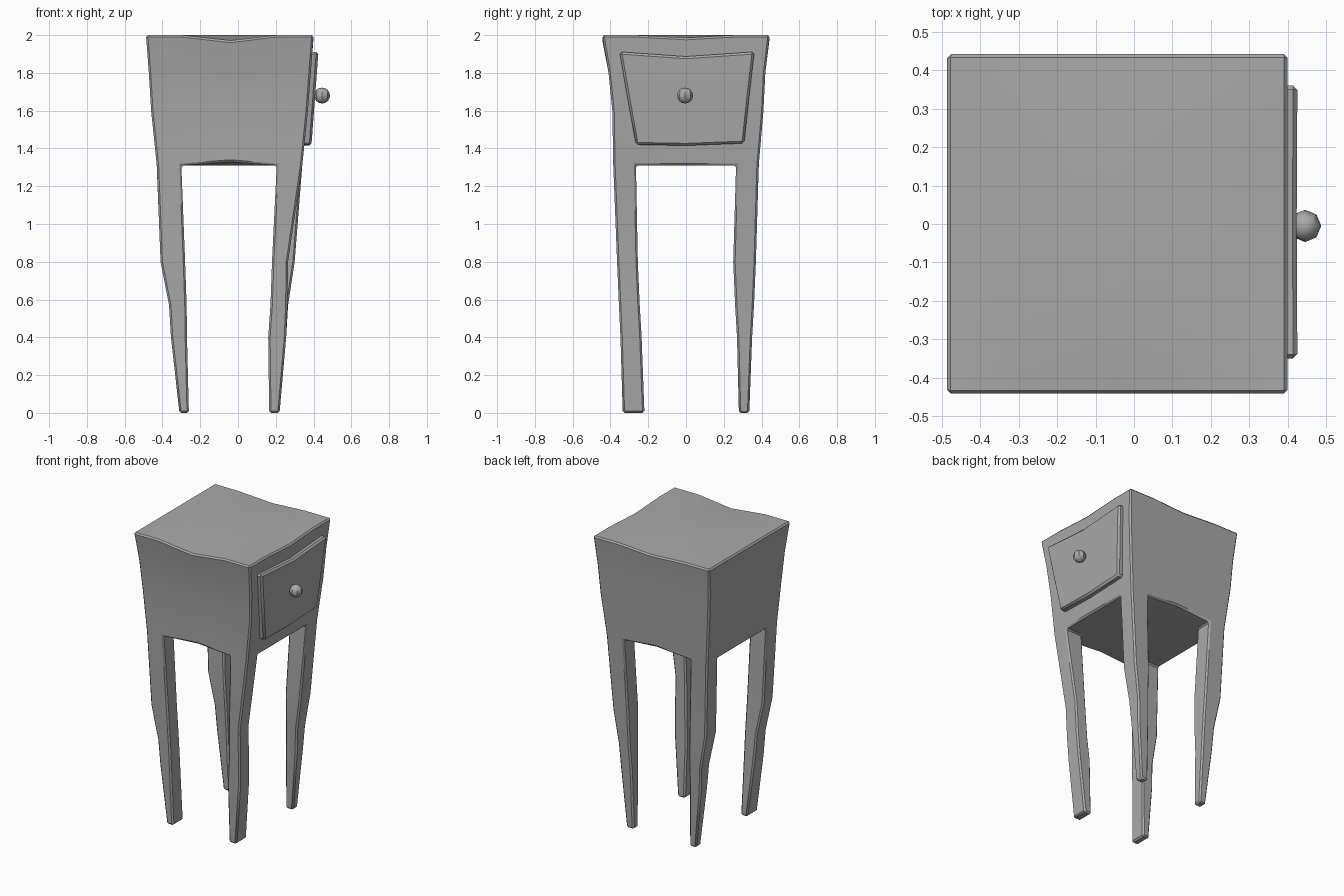
import bpy, bmesh
from mathutils import Vector

if "Cube" in bpy.data.objects:
    bpy.data.objects.remove(bpy.data.objects["Cube"], do_unlink=True)

grey = bpy.data.materials.new("plain grey")
grey.use_nodes = True
grey.diffuse_color = (0.4, 0.4, 0.4, 1)
grey.node_tree.nodes["Principled BSDF"].inputs["Base Color"].default_value = (0.4, 0.4, 0.4, 1)


def add_object(name, bm, bevel=0.0):
    bmesh.ops.recalc_face_normals(bm, faces=bm.faces)
    mesh = bpy.data.meshes.new(name)
    bm.to_mesh(mesh)
    bm.free()
    mesh.materials.append(grey)
    ob = bpy.data.objects.new(name, mesh)
    bpy.context.collection.objects.link(ob)
    bpy.ops.object.select_all(action='DESELECT')
    ob.select_set(True)
    bpy.context.view_layer.objects.active = ob
    if bevel:
        mod = ob.modifiers.new("worn edges", 'BEVEL')
        mod.width = bevel
        mod.segments = 1
        mod.limit_method = 'ANGLE'
        mod.angle_limit = 0.7
        bpy.ops.object.modifier_apply(modifier=mod.name)
    bpy.ops.object.shade_smooth_by_angle(angle=0.6)
    return ob


# Cabinet and legs in one mesh: each level is z, x min, x max, y min, y max
levels = [(1.31, -0.43, 0.34, -0.385, 0.385), (1.6, -0.46, 0.37, -0.39, 0.41),
          (1.8, -0.472, 0.385, -0.41, 0.42), (2.0, -0.487, 0.40, -0.443, 0.443)]
bm = bmesh.new()
rings = []
N = 4
rim = ([(i, 0) for i in range(N)] + [(N, i) for i in range(N)]
       + [(N - i, N) for i in range(N)] + [(0, N - i) for i in range(N)])


def level_grid(z, x0, x1, y0, y1, cells):
    tx = [x0, -0.30, -0.04, 0.205, x1]
    ty = [y0, -0.265, 0.0, 0.265, y1]
    grid = {}
    for i, j in cells:
        dz = 0
        if z == 2.0 and i == 2:
            dz = {0: -0.03, N: -0.015}.get(j, 0)
        if z == 2.0 and j == 2 and i == N:
            dz = -0.015
        if z == 1.31 and i == 2 and j in (0, N):
            dz = 0.02
        grid[i, j] = bm.verts.new((tx[i], ty[j], z + dz))
    return grid


all_cells = [(i, j) for i in range(N + 1) for j in range(N + 1)]
for k, level in enumerate(levels):
    rings.append(level_grid(*level, all_cells if k in (0, 3) else rim))
for low, high in zip(rings, rings[1:]):
    for a, b in zip(rim, rim[1:] + rim[:1]):
        bm.faces.new((low[a], low[b], high[b], high[a]))
corners = [(0, 0), (N - 1, 0), (0, N - 1), (N - 1, N - 1)]
for g in (rings[0], rings[3]):
    for i in range(N):
        for j in range(N):
            if g is rings[3] or (i, j) not in corners:
                bm.faces.new((g[i, j], g[i + 1, j], g[i + 1, j + 1], g[i, j + 1]))

# Crooked legs: z, then x min, x max and y min, y max at each bend
left_x = [(-0.41, -0.28), (-0.365, -0.272), (-0.355, -0.27), (-0.31, -0.26)]
front_right_x = [(0.18, 0.265), (0.172, 0.262), (0.16, 0.255), (0.165, 0.22)]
back_right_x = [(0.182, 0.30), (0.178, 0.265), (0.17, 0.255), (0.165, 0.22)]
front_y = [(-0.365, -0.255), (-0.355, -0.245), (-0.347, -0.235), (-0.335, -0.22)]
back_y = [(0.25, 0.37), (0.26, 0.36), (0.27, 0.35), (0.28, 0.335)]
bends = [0.8, 0.57, 0.4, 0.0]
leg_data = [(left_x, front_y), (front_right_x, front_y), (left_x, back_y), (back_right_x, back_y)]
for (i, j), (xs, ys) in zip(corners, leg_data):
    ring = [rings[0][p] for p in ((i, j), (i + 1, j), (i + 1, j + 1), (i, j + 1))]
    for z, (x0, x1), (y0, y1) in zip(bends, xs, ys):
        new = [bm.verts.new((x, y, z)) for x, y in ((x0, y0), (x1, y0), (x1, y1), (x0, y1))]
        for n in range(4):
            m = (n + 1) % 4
            bm.faces.new((ring[n], ring[m], new[m], new[n]))
        ring = new
    bm.faces.new(ring)
add_object("cabinet_with_legs", bm, 0.01)

# Warped drawer front, leaning with the cabinet side
outline = [(-0.352, 1.912), (0, 1.887), (0.362, 1.912), (0.335, 1.68),
           (0.308, 1.427), (0, 1.415), (-0.265, 1.42), (-0.312, 1.68)]
bm = bmesh.new()
slope = 0.075


def drawer_ring(depth):
    return [bm.verts.new((depth + slope * (z - 1.9), y, z)) for y, z in outline]


back, front = drawer_ring(0.37), drawer_ring(0.425)
for n in range(8):
    m = (n + 1) % 8
    bm.faces.new((back[n], back[m], front[m], front[n]))
bm.faces.new(front)
bm.faces.new(back)
add_object("drawer_front", bm, 0.012)

# Round knob
bm = bmesh.new()
bmesh.ops.create_uvsphere(bm, u_segments=8, v_segments=8, radius=0.042)
bmesh.ops.translate(bm, verts=bm.verts, vec=Vector((0.445, -0.005, 1.68)))
add_object("drawer_knob", bm)
